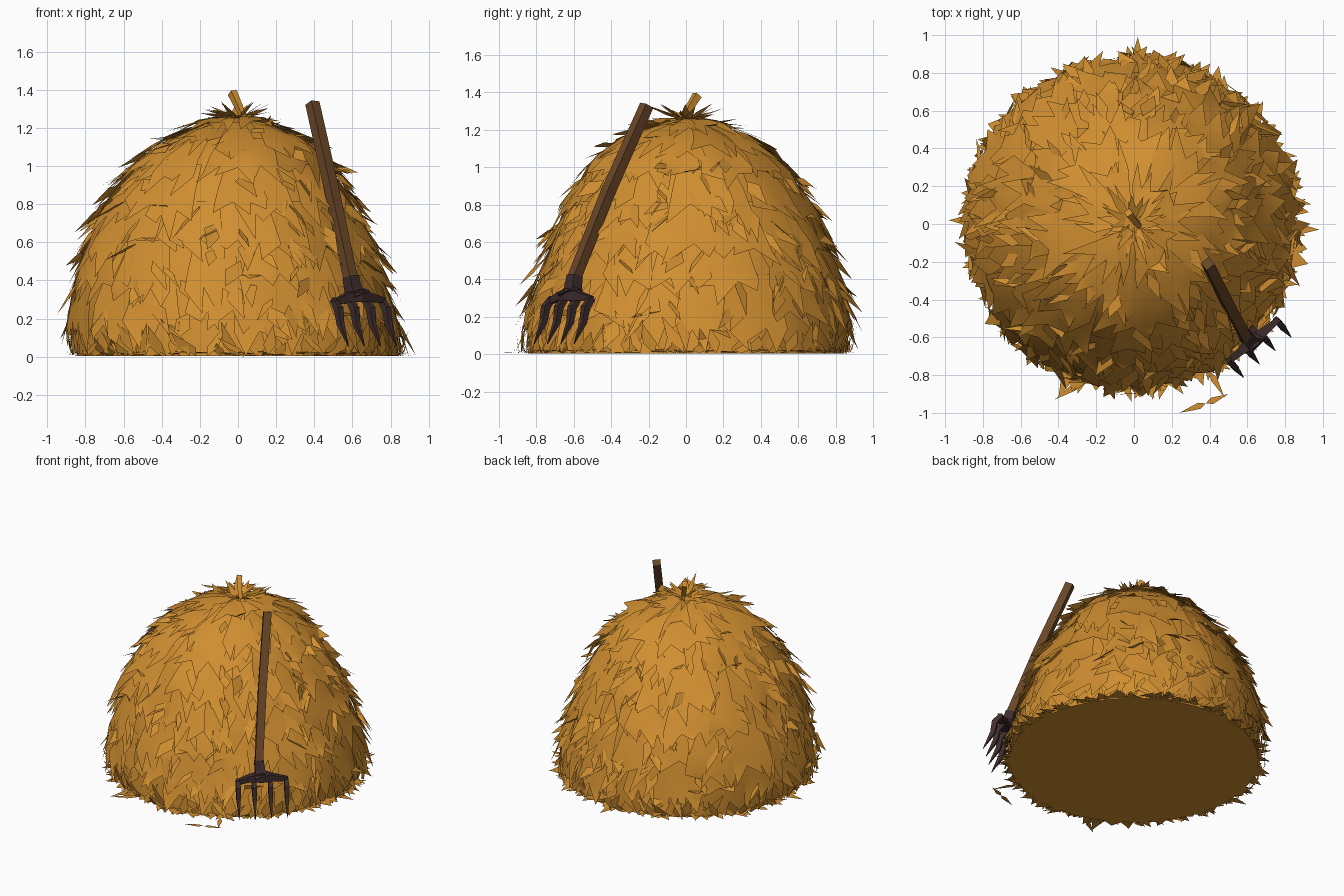
import bpy, bmesh, math, random
from mathutils import Vector

if "Cube" in bpy.data.objects:
    bpy.data.objects.remove(bpy.data.objects["Cube"])

random.seed(7)
U = random.uniform


def material(name, rgb):
    m = bpy.data.materials.new(name)
    m.diffuse_color = (*rgb, 1)
    m.use_nodes = True
    m.node_tree.nodes["Principled BSDF"].inputs["Base Color"].default_value = m.diffuse_color
    return m


STRAW = material("straw", (0.63, 0.272, 0.03))
WOOD = material("dark wood", (0.14, 0.061, 0.02))
IRON = material("iron", (0.05, 0.026, 0.026))

# Dome outline as (radius, height), from the apex down to the ground
PROFILE = [(0.0, 1.26), (0.17, 1.22), (0.34, 1.14), (0.475, 1.03), (0.575, 0.9), (0.67, 0.73),
           (0.74, 0.56), (0.795, 0.39), (0.83, 0.2), (0.845, 0.0)]
LAST = len(PROFILE) - 1


def on_dome(t, a, out=0.0):
    """Point at profile position t (0 apex .. LAST ground) and angle a, pushed outward."""
    t = max(0.0, min(LAST, t))
    i = min(int(t), LAST - 1)
    (r0, z0), (r1, z1) = PROFILE[i], PROFILE[i + 1]
    f = t - i
    r, z = r0 + (r1 - r0) * f, z0 + (z1 - z0) * f
    n = Vector((z0 - z1, r1 - r0)).normalized()
    r, z = r + n.x * out, z + n.y * out
    lean = math.sin(math.pi * min(1, max(0, z / 1.27)))
    return Vector((r * math.cos(a) - 0.045 * lean, r * math.sin(a) + 0.015 * lean, max(z, 0.004)))


def finish(bm, name, mat, smooth=None):
    me = bpy.data.meshes.new(name)
    bm.to_mesh(me)
    bm.free()
    ob = bpy.data.objects.new(name, me)
    bpy.context.collection.objects.link(ob)
    me.materials.append(mat)
    if smooth:
        bpy.ops.object.select_all(action='DESELECT')
        ob.select_set(True)
        bpy.context.view_layer.objects.active = ob
        bpy.ops.object.shade_smooth_by_angle(angle=math.radians(smooth))
    return ob


def blade(bm, root, tip, side, width):
    """Flat straw: a narrow kite from root to tip."""
    mid = root.lerp(tip, U(0.25, 0.45))
    pts = [root, mid + side * width / 2, tip, mid - side * width / 2]
    bm.faces.new([bm.verts.new(p) for p in pts])


def tube(name, mat, pts, radii, across, flat=1.0, smooth=None):
    """Four-sided bar along a path; flat squashes it along the across direction."""
    bm = bmesh.new()
    pts = [Vector(p) for p in pts]
    rings = []
    for i, p in enumerate(pts):
        d = (pts[min(i + 1, len(pts) - 1)] - pts[max(i - 1, 0)]).normalized()
        u = (across - d * across.dot(d)).normalized()
        v = d.cross(u)
        r = radii[i]
        rings.append([bm.verts.new(p + (u * x * flat + v * y) * r)
                      for x, y in ((1, 1), (-1, 1), (-1, -1), (1, -1))])
    for a, b in zip(rings, rings[1:]):
        for k in range(4):
            bm.faces.new((a[k], a[(k + 1) % 4], b[(k + 1) % 4], b[k]))
    bm.faces.new(rings[0][::-1])
    bm.faces.new(rings[-1])
    bmesh.ops.recalc_face_normals(bm, faces=bm.faces)
    return finish(bm, name, mat, smooth)


# Solid core of the stack
bm = bmesh.new()
SEG = 36
apex = bm.verts.new(on_dome(0, 0))
rings = [[bm.verts.new(on_dome(t, 2 * math.pi * k / SEG)) for k in range(SEG)]
         for t in range(1, LAST + 1)]
for k in range(SEG):
    n = (k + 1) % SEG
    bm.faces.new((apex, rings[0][k], rings[0][n]))
    for a, b in zip(rings, rings[1:]):
        bm.faces.new((a[k], b[k], b[n], a[n]))
bm.faces.new(rings[-1][::-1])
finish(bm, "stack_core", STRAW, 40)

# Shingled tufts with ragged lower ends, laid in tiers
bm = bmesh.new()
for start, end, count in ((0.05, 1.9, 10), (0.9, 3.0, 13), (2.0, 4.2, 15), (3.2, 5.4, 16),
                          (4.5, 6.5, 17), (5.7, 7.6, 18), (6.8, 8.6, 18)):
    for k in range(count):
        a0 = 2 * math.pi * (k + U(-0.3, 0.3)) / count
        wide = 2 * math.pi / count * U(1.0, 1.45)
        low, lift, cols = end + U(-0.5, 0.15), U(0.02, 0.05), 3
        tilt = U(-0.016, 0.016)
        grid = [[bm.verts.new(on_dome(start + (low - start) * f + U(-0.15, 0.15) * f,
                                      a0 + wide * (c / cols - 0.5) * (0.75 + 0.25 * f),
                                      0.006 + (lift + tilt * (c - 1.5) + U(-0.01, 0.01)) * f))
                 for c in range(cols + 1)] for f in (0, 0.5, 0.8)]
        for upper, lower in zip(grid, grid[1:]):
            for c in range(cols):
                bm.faces.new((upper[c], lower[c], lower[c + 1], upper[c + 1]))
        for c in range(cols):
            tip = on_dome(low + U(-0.2, 0.55), a0 + wide * ((c + U(-0.2, 1.2)) / cols - 0.5),
                          lift + U(-0.005, 0.055))
            bm.faces.new((grid[2][c], bm.verts.new(tip), grid[2][c + 1]))
finish(bm, "straw_tiers", STRAW, 30)

# Loose straws sticking out of the tiers
bm = bmesh.new()
for i in range(200):
    t, a = 1.0 + 7.2 * math.sqrt(U(0, 1)), U(0, 2 * math.pi)
    root = on_dome(t, a, 0.02)
    tip = on_dome(t + U(0.5, 1.1), a + U(-0.16, 0.16), U(0.05, 0.11))
    side = Vector((-math.sin(a), math.cos(a), U(-0.9, 0.9))).normalized()
    blade(bm, root, tip, side, U(0.05, 0.1))
finish(bm, "loose_straws", STRAW)

# Upright straws around the foot and flat straws on the ground
bm = bmesh.new()
for i in range(90):
    a = 2 * math.pi * (i + U(-0.5, 0.5)) / 90
    around = Vector((-math.sin(a), math.cos(a), 0))
    root = on_dome(LAST, a, U(0.0, 0.05))
    tip = on_dome(LAST - U(0.3, 1.0), a + U(-0.15, 0.15), U(0.02, 0.08))
    blade(bm, root, tip, around, U(0.05, 0.1))
    for reach, rise in ((U(0.87, 0.95), 0.04), (U(0.86, 0.93), 0.015)):
        b = a + U(-0.15, 0.15)
        root = Vector((0.78 * math.cos(a), 0.78 * math.sin(a), U(0.004, rise)))
        tip = Vector((reach * math.cos(b), reach * math.sin(b), U(0.002, 0.025)))
        blade(bm, root, tip, around, U(0.06, 0.12))
# The longest ground straws
for x, y in ((0.98, -0.03), (-0.98, 0.02), (0.02, 0.99), (0.1, -0.93), (-0.4, -0.92), (-0.3, -0.9)):
    tip = Vector((x, y, 0.012))
    blade(bm, tip * 0.84, tip, Vector((-y, x, 0)).normalized(), 0.06)
for root, tip in (((0.38, -0.95), (0.24, -1.0)), ((0.38, -0.95), (0.5, -0.9)),
                  ((0.4, -0.78), (0.48, -0.92)), ((-0.28, -0.84), (-0.42, -0.93))):
    r, p = Vector((*root, 0.008)), Vector((*tip, 0.006))
    d = p - r
    blade(bm, r, p, Vector((-d.y, d.x, 0)).normalized(), 0.035)
finish(bm, "foot_straws", STRAW)

# Crown of straws on the peak
bm = bmesh.new()
for i in range(26):
    a = 2 * math.pi * (i + U(-0.4, 0.4)) / 26
    far = U(0.1, 0.25)
    out = Vector((math.cos(a), math.sin(a), 0))
    blade(bm, out * 0.015 + Vector((-0.005, 0, 1.25)),
          out * far + Vector((-0.02, 0, U(1.25, 1.34))),
          Vector((-out.y, out.x, U(-0.6, 0.6))).normalized(), U(0.03, 0.06))
finish(bm, "crown_straws", STRAW)
tube("crown_stem", STRAW, [(0.03, -0.01, 1.25), (0.0, 0.02, 1.32), (-0.03, 0.06, 1.385)],
     [0.014, 0.017, 0.02], Vector((1, 0.6, 0)), 0.9)

# Pitchfork leaning on the stack
ACROSS = Vector((0.26, 0.22, 0)).normalized()
OUT = Vector((ACROSS.y, -ACROSS.x, 0))
HEAD = Vector((0.625, -0.61, 0.31))
tube("fork_handle", WOOD, [(0.39, -0.21, 1.33), (0.495, -0.42, 0.86), (0.595, -0.605, 0.39)],
     [0.027, 0.028, 0.027], ACROSS)
tube("fork_socket", IRON, [(0.59, -0.595, 0.42), (0.605, -0.605, 0.35), HEAD],
     [0.031, 0.034, 0.055], ACROSS)
# Crossbar rises to a ridge in the middle
tube("fork_crossbar", IRON,
     [HEAD + ACROSS * s + OUT * o + Vector((0, 0, z))
      for s, o, z in ((-0.175, 0.01, -0.03), (-0.08, 0.01, 0), (0, 0.01, 0.01),
                      (0.08, 0.01, 0), (0.175, 0.01, -0.015))],
     [0.014, 0.022, 0.034, 0.022, 0.014], Vector((0, 0, 1)))
# Curved tines
for i, s in enumerate((-0.165, -0.055, 0.055, 0.165)):
    top = HEAD + ACROSS * s
    tube(f"fork_tine_{i + 1}", IRON,
         [top + OUT * o + Vector((0, 0, z))
          for o, z in ((0.0, -0.01), (0.045, -0.06), (0.06, -0.14), (0.125, -0.255))],
         [0.015, 0.02, 0.016, 0.002], ACROSS, 0.85)
